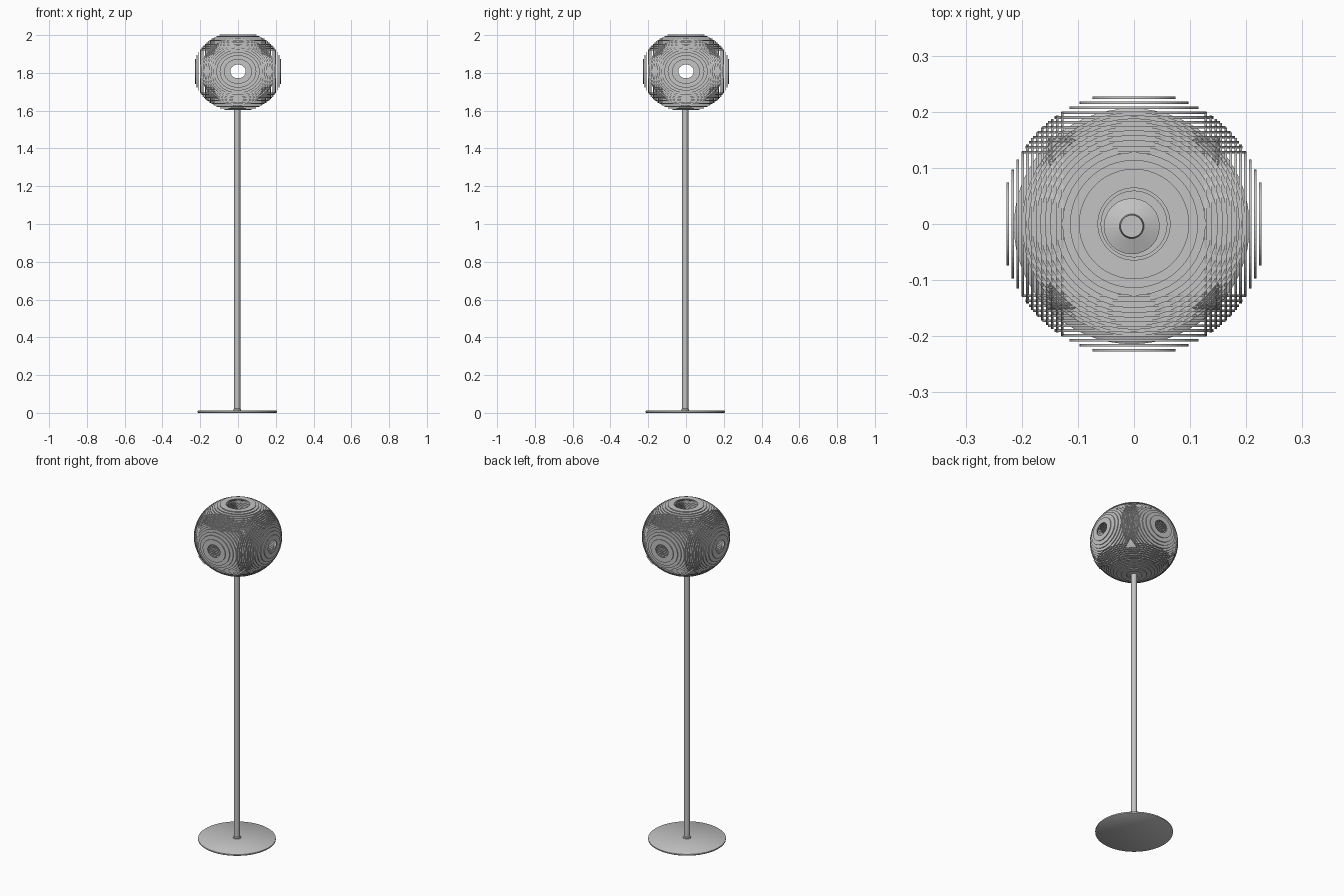
import bpy, bmesh, math
from mathutils import Vector

cube = bpy.data.objects.get("Cube")
if cube:
    bpy.data.objects.remove(cube)

# One plain metal colour
metal = bpy.data.materials.new("light_grey_metal")
metal.use_nodes = True
GREY = (0.55, 0.55, 0.55, 1)
metal.diffuse_color = GREY
metal.node_tree.nodes["Principled BSDF"].inputs["Base Color"].default_value = GREY

AX = -0.004                            # slight offset of stand
CENTER = Vector((0, 0, 1.808))         # middle of the shade
RADII = Vector((0.237, 0.237, 0.211))  # shade half sizes


def make_object(name, bm, smooth=False):
    bmesh.ops.recalc_face_normals(bm, faces=bm.faces)
    mesh = bpy.data.meshes.new(name)
    bm.to_mesh(mesh)
    bm.free()
    mesh.materials.append(metal)
    obj = bpy.data.objects.new(name, mesh)
    bpy.context.collection.objects.link(obj)
    if smooth:
        bpy.ops.object.select_all(action="DESELECT")
        obj.select_set(True)
        bpy.context.view_layer.objects.active = obj
        bpy.ops.object.shade_smooth_by_angle(angle=math.radians(40))
    return obj


def lathe(name, profile, segments):
    """Spin a closed (radius, height) profile round the stand axis."""
    bm = bmesh.new()
    rings = [[bm.verts.new((AX + r * math.cos(a), AX + r * math.sin(a), z))
              for a in (math.tau * i / segments for i in range(segments))]
             for r, z in profile]
    for low, high in zip(rings, rings[1:]):
        for i in range(segments):
            j = (i + 1) % segments
            bm.faces.new((low[i], low[j], high[j], high[i]))
    bm.faces.new(rings[0])
    bm.faces.new(rings[-1])
    return make_object(name, bm, True)


def add_slat(bm, axis, pos, thick, segments=48):
    """Flat ring across one axis, following the ellipsoid shell."""
    outer = math.sqrt(1 - (pos / RADII[axis]) ** 2)
    inner = max(outer * 0.55, outer - 0.05 / max(outer, 0.3) ** 1.2, 0.17)
    u, v = (axis + 1) % 3, (axis + 2) % 3
    loops = []
    for scale, shift in ((outer, -1), (outer, 1), (inner, 1), (inner, -1)):
        loop = []
        for i in range(segments):
            a = math.tau * i / segments
            p = Vector()
            p[axis] = pos + shift * thick / 2
            p[u] = RADII[u] * scale * math.cos(a)
            p[v] = RADII[v] * scale * math.sin(a)
            loop.append(bm.verts.new(p + CENTER))
        loops.append(loop)
    for k in range(4):
        a, b = loops[k], loops[(k + 1) % 4]
        for i in range(segments):
            j = (i + 1) % segments
            bm.faces.new((a[i], a[j], b[j], b[i]))


# Stand
lathe("base_disc", [(0.206, 0), (0.21, 0.003), (0.21, 0.010), (0.206, 0.013)], 64)
lathe("pole", [(0.021, 0.012), (0.021, 0.02), (0.016, 0.023), (0.016, 1.635)], 24)
lathe("shade_holder", [(0.045, 1.609), (0.05, 1.612), (0.022, 1.622), (0.02, 1.645)], 24)

# Shade: stacked ring slats facing six ways
COUNT = 12
for axis, label in enumerate(("side", "front_back", "vertical")):
    for sign in (-1, 1):
        bm = bmesh.new()
        far = 0.95 if axis < 2 else 0.91 if sign > 0 else 0.955
        for n in range(COUNT):
            part = far + (0.54 - far) * n / (COUNT - 1)
            add_slat(bm, axis, sign * part * RADII[axis], 0.0045)
        make_object(f"shade_{label}_slats_{'plus' if sign > 0 else 'minus'}", bm)

# Solid corner patches where the three slat stacks meet
bm = bmesh.new()
for sx in (-1, 1):
    for sy in (-1, 1):
        for sz in (-1, 1):
            corners = [bm.verts.new((sx * a, sy * b, sz * c))
                       for a, b, c in ((1, 1, 0.7), (1, 0.7, 1), (0.7, 1, 1))]
            bm.faces.new(corners)
bmesh.ops.subdivide_edges(bm, edges=bm.edges[:], cuts=3, use_grid_fill=True)
for vert in bm.verts:
    d = vert.co.normalized()
    vert.co = Vector(d[i] * RADII[i] for i in range(3)) + CENTER
bmesh.ops.recalc_face_normals(bm, faces=bm.faces)
for face in bm.faces:
    if face.normal.dot(face.calc_center_median() - CENTER) < 0:
        face.normal_flip()
patches = make_object("shade_corner_patches", bm)
solid = patches.modifiers.new("thickness", "SOLIDIFY")
solid.thickness = 0.008
solid.offset = -1
